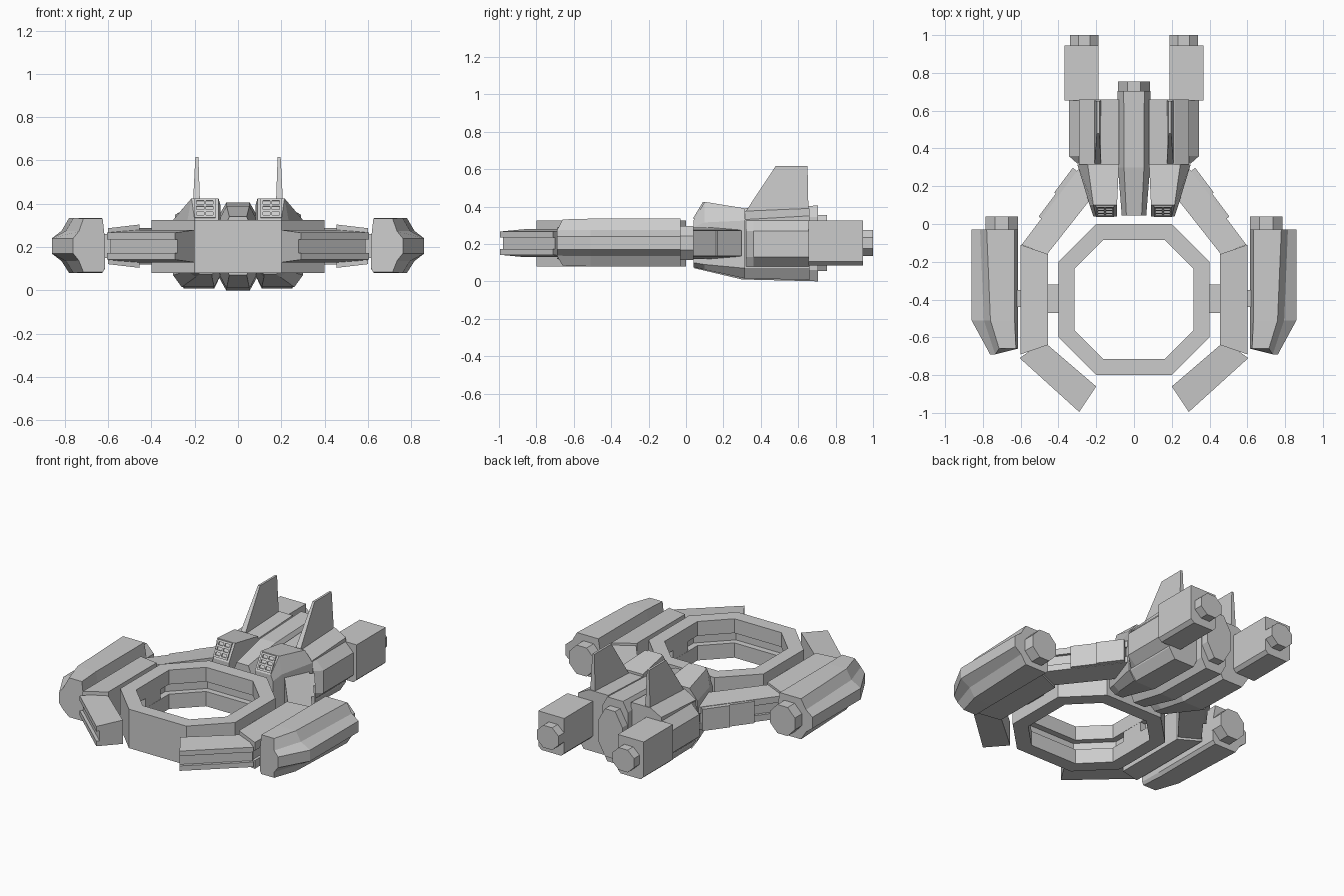
import bpy, bmesh
from math import cos, sin, pi
from mathutils import Vector

if "Cube" in bpy.data.objects:
    bpy.data.objects.remove(bpy.data.objects["Cube"])


def loft(name, rings, closed=False):
    """Skin a list of equal-length point loops; cap the ends unless closed."""
    bm = bmesh.new()
    vs = [[bm.verts.new(p) for p in r] for r in rings]
    n, m = len(rings), len(rings[0])
    for i in range(n if closed else n - 1):
        a, b = vs[i], vs[(i + 1) % n]
        for j in range(m):
            k = (j + 1) % m
            bm.faces.new((a[j], a[k], b[k], b[j]))
    if not closed:
        bm.faces.new(vs[0])
        bm.faces.new(vs[-1])
    bmesh.ops.recalc_face_normals(bm, faces=bm.faces)
    me = bpy.data.meshes.new(name)
    bm.to_mesh(me)
    bm.free()
    ob = bpy.data.objects.new(name, me)
    bpy.context.collection.objects.link(ob)
    return ob


def pair(name, rings):
    """Build a part on the right and its mirror image on the left."""
    loft(name + "_right", rings)
    loft(name + "_left", [[(-p[0], p[1], p[2]) for p in r] for r in rings])


def at_y(section, y):
    return [(x, y, z) for x, z in section]


def box_rings(x0, x1, y0, y1, z0, z1):
    s = [(x0, z0), (x1, z0), (x1, z1), (x0, z1)]
    return [at_y(s, y0), at_y(s, y1)]


def octagon(cx, cz, rx, rz):
    k = cos(pi / 8)
    return [(cx + rx / k * cos(pi / 8 + i * pi / 4),
             cz + rz / k * sin(pi / 8 + i * pi / 4)) for i in range(8)]


# Octagonal docking ring with a groove on the inside wall
def corners(a, b):
    return [Vector((x, y - 0.4)) for x, y in
            [(a, b), (b, a), (-b, a), (-a, b), (-a, -b), (-b, -a), (b, -a), (a, -b)]]


outer, inner = corners(0.4, 0.2), corners(0.315, 0.163)
ring_section = [(0, .08), (1, .08), (1, .325), (0, .325),
                (0, .235), (.45, .235), (.45, .173), (0, .173)]
loft("docking_ring", [[(*i.lerp(o, u), z) for u, z in ring_section]
                      for o, i in zip(outer, inner)], closed=True)


# Clamp arms around the ring, grooved along the outer side
arm_section = [(0, -.1), (1, -.083), (1, -.031), (.88, -.031),
               (.88, .031), (1, .031), (1, .083), (0, .1)]


def arm(name, in_a, out_a, in_b, out_b, h):
    rings = []
    for i, o in ((in_a, out_a), (in_b, out_b)):
        i, o = Vector(i), Vector(o)
        rings.append([(*i.lerp(o, u), .204 + (z if abs(z) < .05 else z * h))
                      for u, z in arm_section])
    pair(name, rings)


arm("side_arm", (.455, -.64), (.6, -.69), (.455, -.16), (.6, -.11), 1)
arm("front_arm", (.2, -.86), (.29, -.995), (.48, -.62), (.605, -.71), .75)
arm("rear_arm", (.46, -.16), (.595, -.11), (.2, .17), (.28, .31), .85)

# Raised plates on the outside of the rear arms
p0, p1 = Vector((.595, -.11)), Vector((.28, .31))
side = Vector((.8, .6))
for n, (t0, t1, out) in enumerate([(.33, .62, .018), (.62, .93, .028)]):
    rings = []
    for t in (t0, t1):
        p = p0.lerp(p1, t)
        rings.append([(*(p + side * d), z) for d, z in
                      [(-.05, .135), (out, .135), (out, .272), (-.05, .272)]])
    pair(f"arm_plate_{n}", rings)

# Struts joining ring, arms and pods
pair("inner_strut", box_rings(.316, .47, -.47, -.32, .15, .26))
pair("outer_strut", box_rings(.58, .63, -.44, -.35, .15, .26))

# Side pods with swept noses
pod = [(.615, .1), (.615, .24), (.632, .335), (.78, .335), (.815, .275), (.86, .24),
       (.86, .17), (.815, .135), (.78, .08), (.63, .08)]
nose = [(.615 + (x - .615) * .6, -.69 if x > .8 else -.66, .205 + (z - .205) * .97)
        for x, z in pod]
mid = [(x - (.02 if .7 < x < .85 else 0), -.51, z) for x, z in pod]
pair("side_pod", [nose, mid, at_y(pod, -.03)])
pair("pod_nozzle", [at_y(octagon(.7, .205, .086, .09), y) for y in (-.04, .04)])


# Central spine, faceted and tapered to the front
def spine(w, z0, z1):
    c = .06
    return [(-w * .62, z0), (w * .62, z0), (w, z0 + c), (w, z1 - c),
            (w * .62, z1), (-w * .62, z1), (-w, z1 - c), (-w, z0 + c)]


loft("central_spine", [at_y(spine(.065, .07, .34), .045),
                       at_y(spine(.085, .01, .39), .3),
                       at_y(spine(.088, .0, .405), .705)])
loft("spine_nozzle", [at_y(octagon(0, .205, .085, .15), y) for y in (.7, .755)])


# Twin hulls: sloped window face, raised cabin, long rear body
def hull(xi, top_x, out_x, top, shoulder, low, bottom):
    return [(xi, low), (xi, top), (top_x, top), (out_x, shoulder),
            (out_x, low), (out_x - .04, bottom), (xi + .03, bottom)]


pair("cabin_hull", [at_y(hull(.09, .2, .215, .325, .29, .1, .075), .04),
                    at_y(hull(.09, .215, .235, .425, .315, .09, .062), .1),
                    at_y(hull(.08, .245, .3, .39, .325, .07, .015), .315)])
pair("rear_hull", [at_y(hull(.08, .215, .29, .375, .33, .07, .015), .31),
                   at_y(hull(.08, .215, .29, .39, .35, .07, .008), .66)])

# Broad flank behind the rear arms
flank = [(.2, .08), (.29, .08), (.345, .13), (.345, .27), (.29, .325), (.2, .325)]
front_flank = [(min(x, .3), .32, z) for x, z in flank]
pair("hull_flank", [front_flank, at_y(flank, .36), at_y(flank, .66)])

# Window frames on the sloped cabin fronts
def frame_bar(name, x0, x1, t0, t1):
    rings = []
    for t in (t0, t1):
        y, z = .04 + .06 * t, .325 + .1 * t
        rings.append([(x0, y - .007, z + .004), (x1, y - .007, z + .004),
                      (x1, y + .01, z), (x0, y + .01, z)])
    pair(name, rings)


for i in range(3):
    x = .105 + i * .043
    frame_bar(f"window_post_{i}", x, x + .01, .08, .96)
for i in range(4):
    t = .08 + i * .26
    frame_bar(f"window_rail_{i}", .105, .201, t, t + .1)

# Tail fins
fin = []
for w0, z, y0, y1 in [(.018, .36, .31, .655), (.007, .617, .48, .65)]:
    cx = .192 if z < .5 else .19
    fin.append([(cx - w0, y0, z), (cx + w0, y0, z), (cx + w0, y1, z), (cx - w0, y1, z)])
pair("tail_fin", fin)

# Rear engines and their nozzles
engine = [(.187, .105), (.207, .085), (.345, .085), (.367, .105), (.367, .325), (.187, .325)]
pair("rear_engine", [at_y(engine, y) for y in (.655, .945)])
pair("engine_nozzle", [at_y(octagon(.263, .205, .075, .07), y) for y in (.94, 1.0)])
